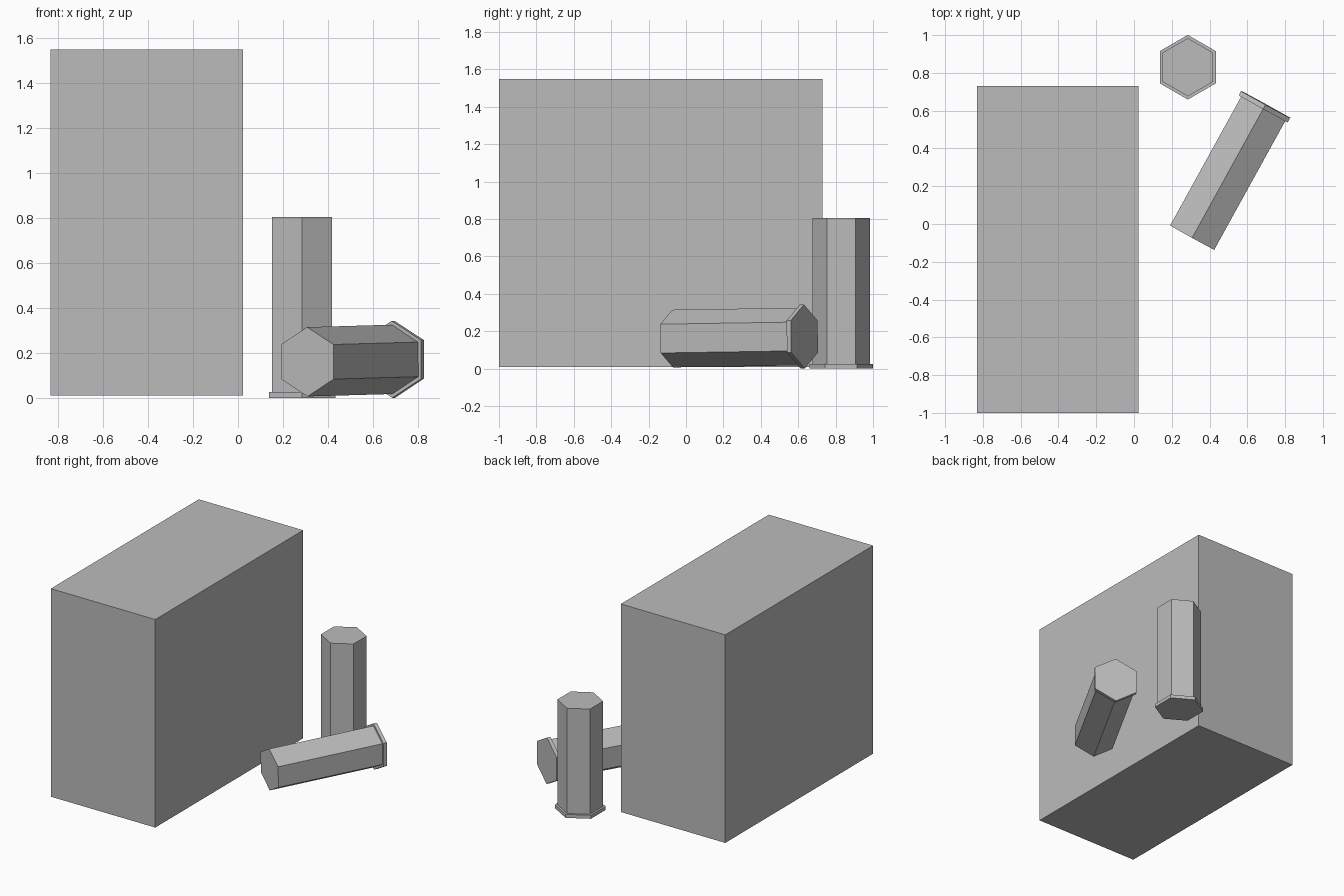
import bpy
import bmesh
from math import radians
from mathutils import Matrix, Vector

cube = bpy.data.objects.get("Cube")
if cube:
    bpy.data.objects.remove(cube, do_unlink=True)

# One plain grey for everything
GREY = (0.5, 0.5, 0.5, 1)
grey = bpy.data.materials.new("plain grey")
grey.use_nodes = True
grey.diffuse_color = GREY
grey.node_tree.nodes["Principled BSDF"].inputs["Base Color"].default_value = GREY


def finish(name, bm, matrix):
    mesh = bpy.data.meshes.new(name)
    bm.to_mesh(mesh)
    bm.free()
    mesh.materials.append(grey)
    obj = bpy.data.objects.new(name, mesh)
    obj.matrix_world = matrix
    bpy.context.collection.objects.link(obj)


def hex_prism(bm, radius, bottom, top):
    spin = Matrix.Rotation(radians(90), 4, 'Z')
    lift = Matrix.Translation((0, 0, (bottom + top) / 2))
    made = bmesh.ops.create_cone(bm, cap_ends=True, segments=6, radius1=radius,
                                 radius2=radius, depth=top - bottom)
    # Put corners on the local y axis
    corner = made["verts"][0].co
    if abs(corner.x) > 0.9 * radius:
        lift = lift @ spin
    bmesh.ops.transform(bm, matrix=lift, verts=made["verts"])


def hex_post(name, matrix):
    """Six-sided shaft on a slightly wider rim, rim base at the origin."""
    for part, radius, bottom, top in (("rim", 0.171, 0, 0.026),
                                      ("shaft", 0.154, 0.026, 0.805)):
        bm = bmesh.new()
        hex_prism(bm, radius, bottom, top)
        finish(name + "_" + part, bm, matrix)


# Large box
bm = bmesh.new()
bmesh.ops.create_cube(bm, size=1)
bmesh.ops.scale(bm, vec=(0.855, 1.73, 1.54), verts=bm.verts)
finish("large_box", bm, Matrix.Translation((-0.405, -0.135, 0.78)))

# Standing post
hex_post("standing_post", Matrix.Translation((0.285, 0.83, 0)))

# Lying post, running from its rim towards the front
rim_end = Vector((0.697, 0.633, 0.172))
free_end = Vector((0.312, -0.065, 0.161))
axis = (free_end - rim_end).normalized()
side = Vector((0, 0, 1)).cross(axis).normalized()
up = axis.cross(side)
turn = Matrix((side, up, axis)).transposed().to_4x4()
hex_post("lying_post", Matrix.Translation(rim_end) @ turn)
